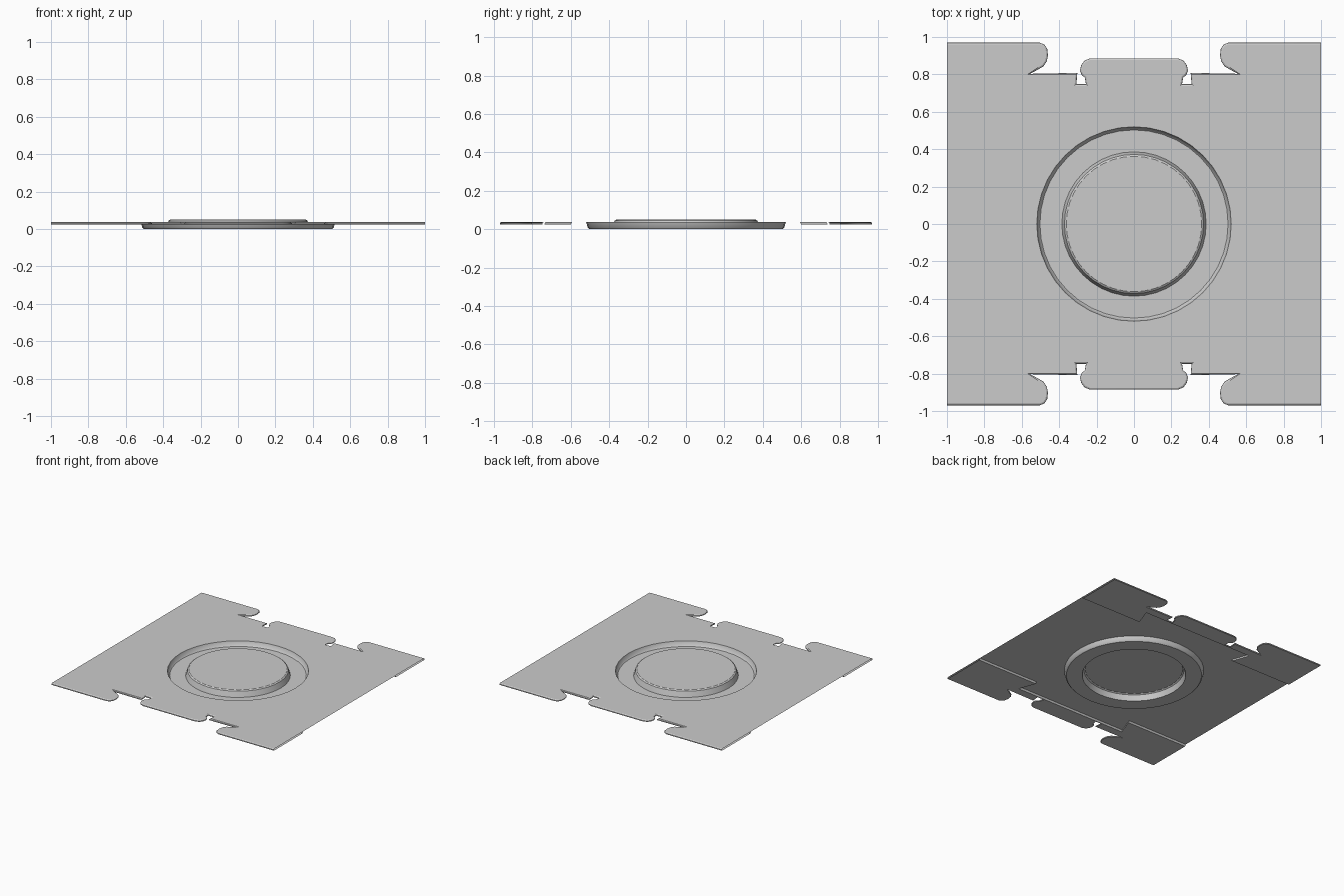
import bpy, bmesh, math
from mathutils import Vector

if "Cube" in bpy.data.objects:
    bpy.data.objects.remove(bpy.data.objects["Cube"])

TOP, LOW = 0.038, 0.024      # upper sheet and underside strip heights
SIDES = 40

# half of one interlocking edge, from the outer corner to the middle of the tab
HALF = [(1, .97), (.505, .97), (.48, .96), (.464, .937), (.46, .90), (.466, .87),
        (.485, .842), (.515, .825), (.555, .803), (.303, .808), (.308, .748), (.257, .748),
        (.263, .783), (.28, .797), (.289, .82), (.282, .85), (.265, .873), (.235, .886)]
EDGE = HALF + [(-x, y) for x, y in reversed(HALF)]


def inset(path, d):
    """Shift an open path to its left, keeping the ends on the side borders."""
    pts = [Vector(p) for p in path]
    out = []
    for i, p in enumerate(pts):
        if i in (0, len(pts) - 1):
            out.append((p.x, p.y - d))
            continue
        a, b = (p - pts[i - 1]).normalized(), (pts[i + 1] - p).normalized()
        n = Vector((-a.y - b.y, a.x + b.x)).normalized()
        k = max(.6, n.dot(Vector((-a.y, a.x))))
        q = p + n * d / k
        out.append((q.x, q.y))
    return out


def turn(path):
    return [(-x, -y) for x, y in path]


def circle(r):
    return [(r * math.cos(2 * math.pi * i / SIDES), r * math.sin(2 * math.pi * i / SIDES))
            for i in range(SIDES)]


def add_row(bm, path, z):
    return [bm.verts.new((x, y, z)) for x, y in path]


def bridge(bm, a, b, closed=False):
    n = len(a)
    for i in range(n if closed else n - 1):
        j = (i + 1) % n
        bm.faces.new((a[i], a[j], b[j], b[i]))


def fill(bm, *loops):
    edges = []
    for vs in loops:
        for i in range(len(vs)):
            a, b = vs[i - 1], vs[i]
            edges.append(bm.edges.get((a, b)) or bm.edges.new((a, b)))
    bmesh.ops.triangle_fill(bm, edges=edges, use_beauty=True)


def finish(bm, name, up=True):
    bmesh.ops.recalc_face_normals(bm, faces=bm.faces)
    bm.normal_update()
    if (sum(f.normal.z * f.calc_area() for f in bm.faces) > 0) != up:
        bmesh.ops.reverse_faces(bm, faces=bm.faces)
    me = bpy.data.meshes.new(name)
    bm.to_mesh(me)
    bm.free()
    ob = bpy.data.objects.new(name, me)
    bpy.context.collection.objects.link(ob)
    bpy.context.view_layer.objects.active = ob
    ob.select_set(True)
    bpy.ops.object.shade_smooth_by_angle(angle=math.radians(30))
    ob.select_set(False)


# flat upper sheet with a round opening
upper = inset(EDGE, .009)
bm = bmesh.new()
fill(bm, add_row(bm, upper + turn(upper), TOP), add_row(bm, circle(.52), TOP))
finish(bm, "upper_sheet")

# pressed ring channel and raised centre disc
bm = bmesh.new()
profile = [(.52, TOP), (.512, .009), (.503, 0), (.386, 0), (.372, .044), (.362, .051)]
rings = [add_row(bm, circle(r), z) for r, z in profile]
for a, b in zip(rings, rings[1:]):
    bridge(bm, a, b, True)
bm.faces.new(rings[-1])
finish(bm, "pressed_ring_and_disc")

# rolled edges with the folded strip underneath, front and back
INNER = [(-1, .6), (-.45, .6), (-.5, .738), (.5, .738), (.45, .6), (1, .6)]
for name, flip in (("back", False), ("front", True)):
    place = turn if flip else list
    bm = bmesh.new()
    rows = [add_row(bm, place(inset(EDGE, d)), z)
            for d, z in ((.009, TOP), (.001, .033), (0, .027), (.004, LOW))]
    for a, b in zip(rows, rows[1:]):
        bridge(bm, a, b)
    inner = add_row(bm, place(INNER), LOW)
    lip = add_row(bm, place([(x, y - .007) for x, y in INNER]), TOP)
    fill(bm, rows[-1] + inner)
    bridge(bm, inner, lip)
    finish(bm, name + "_folded_edge", up=False)
